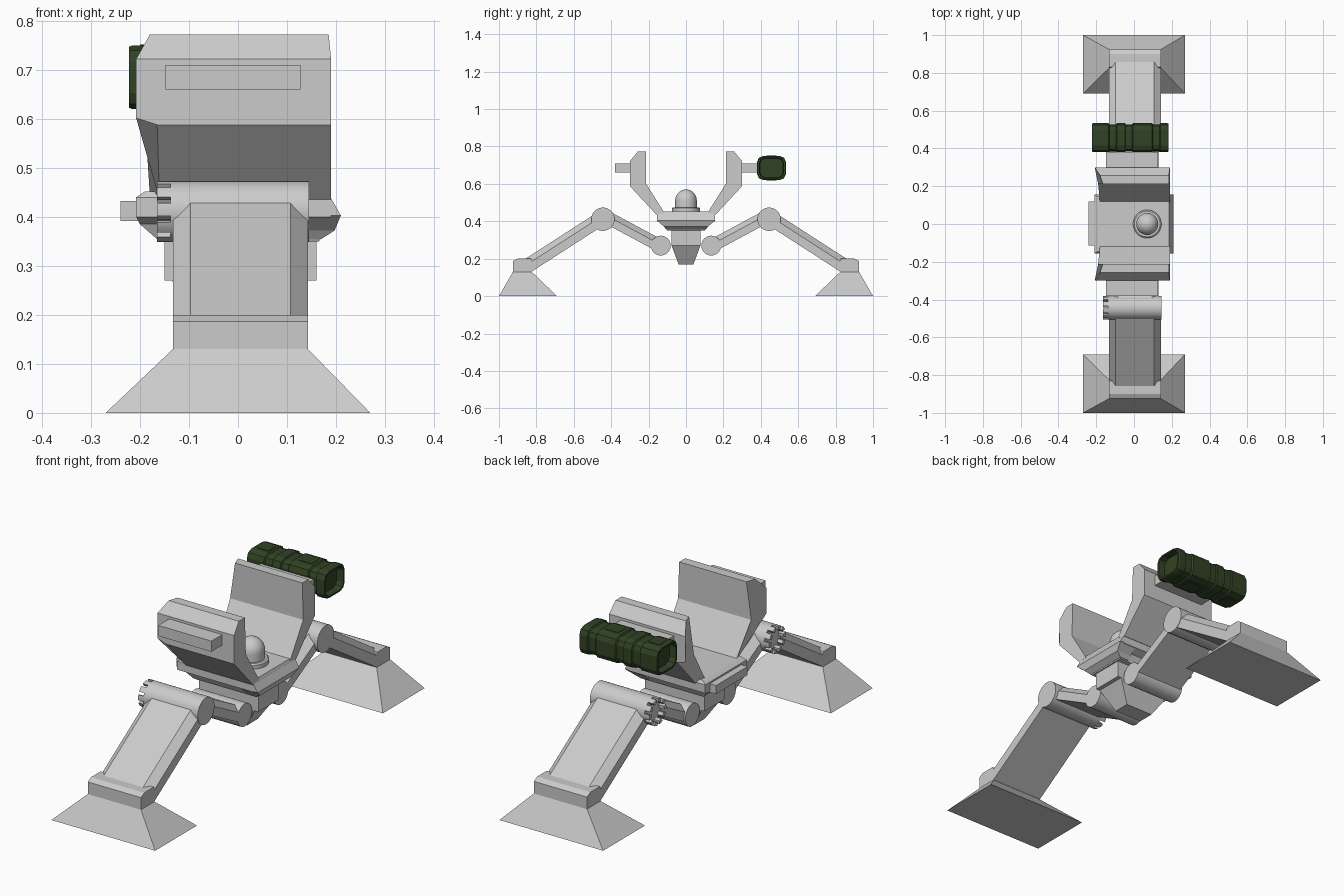
import bpy, bmesh, math
from mathutils import Vector, Matrix

if "Cube" in bpy.data.objects:
    bpy.data.objects.remove(bpy.data.objects["Cube"])


def finish(name, bm, smooth=False):
    bmesh.ops.recalc_face_normals(bm, faces=bm.faces)
    me = bpy.data.meshes.new(name)
    bm.to_mesh(me)
    bm.free()
    ob = bpy.data.objects.new(name, me)
    bpy.context.collection.objects.link(ob)
    if smooth:
        bpy.ops.object.select_all(action='DESELECT')
        ob.select_set(True)
        bpy.context.view_layer.objects.active = ob
        bpy.ops.object.shade_smooth_by_angle(angle=math.radians(35))
    return ob


def loft(name, rings, closed=False, smooth=False):
    """Skin equal-length rings; cap the ends unless the loft closes on itself."""
    bm = bmesh.new()
    vs = [[bm.verts.new(p) for p in r] for r in rings]
    n = len(rings[0])
    for a, b in zip(vs, vs[1:]):
        for i in range(n):
            j = (i + 1) % n
            bm.faces.new((a[i], a[j], b[j], b[i]))
    bm.faces.new(vs[0])
    bm.faces.new(vs[-1])
    return finish(name, bm, smooth)


def block(name, x0, x1, y0, y1, z0, z1):
    return loft(name, [[(x0, y0, z), (x1, y0, z), (x1, y1, z), (x0, y1, z)] for z in (z0, z1)])


def levels(name, rows):
    """Stack of rectangles: z, x0, x1, y0, y1."""
    return loft(name, [[(a, c, z), (b, c, z), (b, d, z), (a, d, z)] for z, a, b, c, d in rows])


def lathe_x(name, y, z, stations, n=32):
    """Round part along x from (x, radius) stations."""
    ang = [2 * math.pi * i / n for i in range(n)]
    return loft(name, [[(x, y + r * math.cos(t), z + r * math.sin(t)) for t in ang]
                       for x, r in stations], smooth=True)


def strut(name, p, q, half, x0, x1):
    """Slab between two (y, z) points with its upper long edges chamfered."""
    p, q = Vector(p), Vector(q)
    d = (q - p).normalized()
    nrm = Vector((-d.y, d.x))
    if nrm.y < 0:
        nrm = -nrm
    c = 0.036
    sec = [(x0, -half), (x1, -half), (x1, half * .2), (x1 - c, half), (x0 + c, half), (x0, half * .2)]
    loft(name, [[(x, *(e + nrm * v)) for x, v in sec] for e in (p, q)])


# Everything that repeats front and back
for side, s in (("front", -1), ("back", 1)):
    # foot: flared pad and cap
    levels(side + "_foot", [(0, -.27, .27, s * .69, s * 1.0), (.13, -.133, .143, s * .825, s * .925)])
    cap = [(.925, .13), (.925, .187), (.9, .2), (.83, .2), (.815, .17), (.825, .13)]
    loft(side + "_foot_cap", [[(x, s * y, z) for y, z in cap] for x in (-.133, .143)])

    # leg slabs
    strut(side + "_lower_leg", (s * .85, .16), (s * .47, .405), .038, -.133, .143)
    strut(side + "_upper_leg", (s * .42, .42), (s * .15, .275), .034, -.12, .13)

    # knee drum with a hollow, slotted left end
    r = .0625
    knee = lathe_x(side + "_knee", s * .444, .411,
                   [(.145, r), (-.165, r), (-.165, .046), (-.138, .046)])
    bm = bmesh.new()
    for i in range(10):
        m = (Matrix.Translation((-.155, s * .444, .411)) @ Matrix.Rotation(i * math.tau / 10 + .25, 4, 'X')
             @ Matrix.Translation((0, .055, 0)) @ Matrix.Diagonal((.034, .03, .014, 1)))
        bmesh.ops.create_cube(bm, size=1, matrix=m)
    cutter = finish(side + "_knee_slot_cutter", bm)
    cutter.hide_render = True
    cutter.hide_set(True)
    mod = knee.modifiers.new("slots", 'BOOLEAN')
    mod.operation = 'DIFFERENCE'
    mod.solver = 'EXACT'
    mod.object = cutter

    # hip drum
    lathe_x(side + "_hip", s * .135, .27, [(-.128, .053), (.13, .053)])

    # upright shield: profile with individual left and right widths
    prof = [(.30, .722, -.208, .19), (.258, .772, -.18, .185), (.213, .772, -.165, .185),
            (.213, .6, -.19, .19), (.115, .445, -.18, .19), (.158, .435, -.16, .19),
            (.30, .588, -.165, .19), (.30, .602, -.208, .19)]
    loft(side + "_shield", [[(p[k], s * p[0], p[1]) for p in prof] for k in (2, 3)])
    block(side + "_mount_bar", -.148, .128, s * .29, s * .38, .66, .71)

# Central body
levels("body", [(.35, -.16, .165, -.10, .10), (.385, -.20, .19, -.118, .118),
                (.40, -.208, .19, -.155, .155), (.44, -.208, .19, -.155, .155),
                (.452, -.19, .185, -.145, .145)])
levels("right_side_plate", [(.355, .12, .17, -.105, .105), (.372, .12, .197, -.118, .118),
                            (.403, .12, .21, -.155, .155), (.438, .12, .19, -.155, .155)])
block("left_side_block", -.24, -.20, -.115, .12, .392, .432)
block("lower_hull", -.15, .16, -.077, .077, .27, .355)
levels("keel", [(.27, -.135, .14, -.077, .077), (.17, -.07, .075, -.04, .04)])

# Sensor dome on the deck
N = 32
dome = [(.45, .075), (.47, .075), (.475, .068), (.475, .058), (.51, .058)]
dome += [(.51 + .06 * math.sin(a), .058 * math.cos(a)) for a in [math.radians(d) for d in range(12, 90, 11)]]
loft("sensor_dome", [[(.07 + q * math.cos(math.tau * i / N), q * math.sin(math.tau * i / N), z)
                      for i in range(N)] for z, q in dome], smooth=True)

# Green canister: chamfered section, grooved, hollow at both ends
green = bpy.data.materials.new("dark_green")
green.diffuse_color = (.03, .055, .018, 1)
green.use_nodes = True
green.node_tree.nodes["Principled BSDF"].inputs["Base Color"].default_value = green.diffuse_color


def canister_ring(x, k):
    pts = []
    for sy, sz in ((1, 1), (-1, 1), (-1, -1), (1, -1)):
        corner = [(.077, .033), (.067, .055), (.042, .065)]
        for y, z in corner if sy * sz > 0 else corner[::-1]:
            pts.append((x, .457 + sy * y * k, .685 + sz * z * k))
    return pts


stations = [(-.19, .8), (-.222, .84), (-.222, .96), (-.215, 1), (-.135, 1), (-.13, .92), (-.095, .92),
            (-.09, 1), (-.048, 1), (-.044, .92), (-.01, .92), (-.005, 1), (.095, 1), (.1, .92),
            (.135, .92), (.14, 1), (.175, 1), (.182, .96), (.182, .84), (.15, .8)]
tube = loft("canister", [canister_ring(x, k) for x, k in stations])
tube.data.materials.append(green)
# raised panels on the canister
for i, (a, b) in enumerate(((-.2, -.145), (.015, .08))):
    for j, z in enumerate((.621, .749)):
        pad = block(f"canister_panel_{i}_{j}", a, b, .43, .484, z - .003, z + .003)
        pad.data.materials.append(green)
